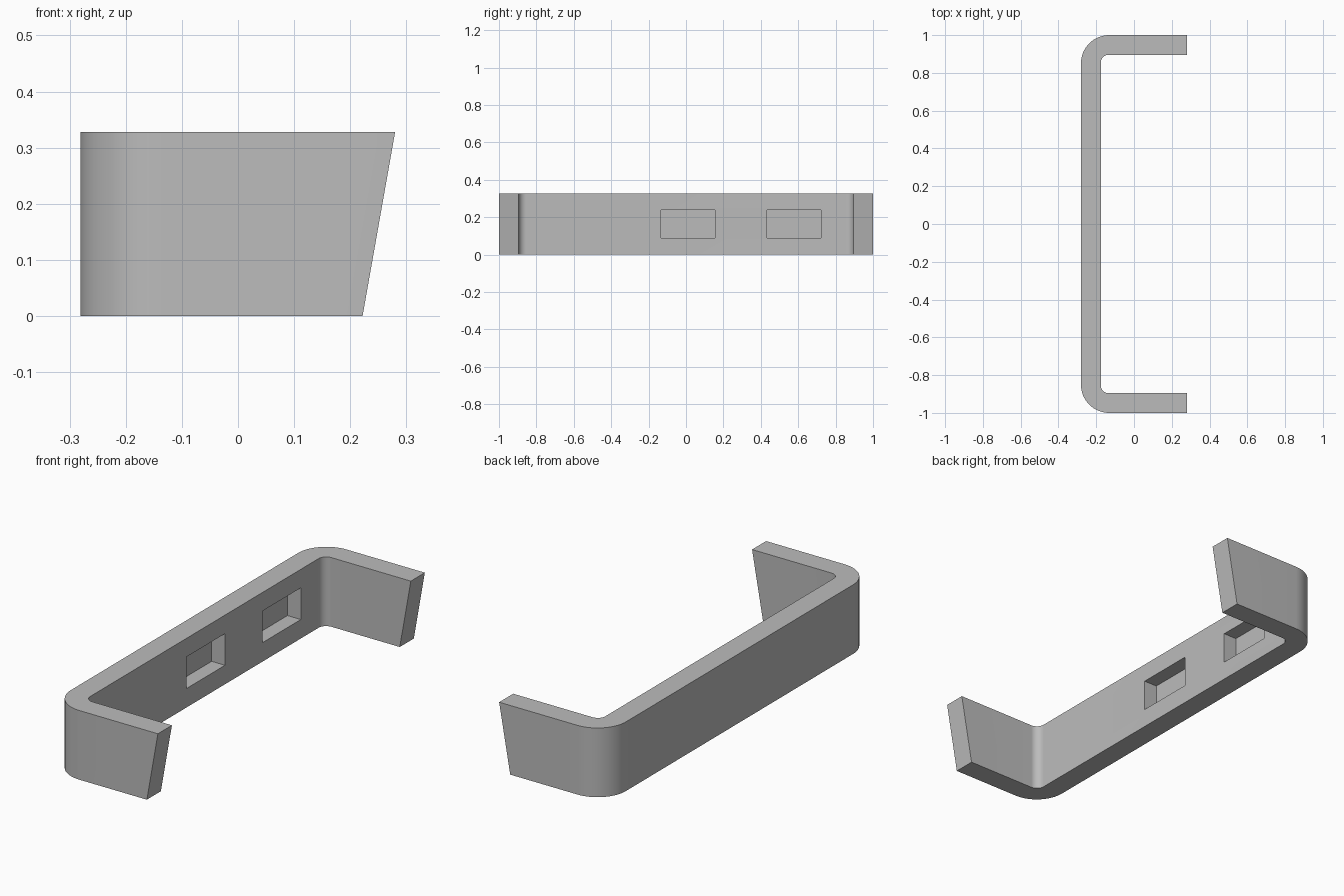
import bpy
import bmesh
from math import cos, sin, pi, radians

default_cube = bpy.data.objects.get("Cube")
if default_cube:
    bpy.data.objects.remove(default_cube, do_unlink=True)

# Overall sizes
BACK, TIP_TOP, TIP_BOTTOM = -0.281, 0.28, 0.222
HALF, HEIGHT, WALL = 1.0, 0.328, 0.105
OUTER_R, INNER_R, STEPS = 0.15, 0.04, 16
POCKET_DEPTH = 0.07

grey = bpy.data.materials.new("plain grey")
grey.use_nodes = True
grey.diffuse_color = (0.5, 0.5, 0.5, 1)
grey.node_tree.nodes["Principled BSDF"].inputs["Base Color"].default_value = grey.diffuse_color


def make_object(name, bm):
    bmesh.ops.recalc_face_normals(bm, faces=bm.faces)
    mesh = bpy.data.meshes.new(name)
    bm.to_mesh(mesh)
    bm.free()
    mesh.materials.append(grey)
    obj = bpy.data.objects.new(name, mesh)
    bpy.context.collection.objects.link(obj)
    return obj


def half_path(x, y, radius):
    """Arm tip, then round the corner onto the spine, on the +y side."""
    path = [(TIP_TOP, y)]
    for i in range(STEPS + 1):
        a = pi / 2 * (1 + i / STEPS)
        path.append((x + radius + radius * cos(a), y - radius + radius * sin(a)))
    return path


def full_path(x, y, radius):
    half = half_path(x, y, radius)
    return half + [(px, -py) for px, py in reversed(half)]


# Bracket body: C-shaped outline extruded upward
outline = full_path(BACK, HALF, OUTER_R)
outline += reversed(full_path(BACK + WALL, HALF - WALL, INNER_R))
bm = bmesh.new()
base = bm.faces.new([bm.verts.new((x, y, 0)) for x, y in outline])
extruded = bmesh.ops.extrude_face_region(bm, geom=[base])["geom"]
for v in extruded:
    if isinstance(v, bmesh.types.BMVert):
        v.co.z = HEIGHT

# Arm tips lean outward toward the top
for v in bm.verts:
    if v.co.x > TIP_BOTTOM and v.co.z == 0:
        v.co.x = TIP_BOTTOM
bracket = make_object("bracket_body", bm)

# Two rectangular pockets sunk into the inner face of the spine
bpy.context.view_layer.objects.active = bracket
bracket.select_set(True)
for centre_y in (0.01, 0.578):
    bm = bmesh.new()
    bmesh.ops.create_cube(bm, size=1)
    bmesh.ops.scale(bm, vec=(2 * POCKET_DEPTH, 0.288, 0.15), verts=bm.verts)
    bmesh.ops.translate(bm, vec=(BACK + WALL, centre_y, 0.165), verts=bm.verts)
    cutter = make_object("pocket_cutter", bm)
    cutter.hide_render = True
    cut = bracket.modifiers.new("pocket", "BOOLEAN")
    cut.operation = "DIFFERENCE"
    cut.solver = "EXACT"
    cut.object = cutter
    bpy.ops.object.modifier_apply(modifier=cut.name)
    bpy.data.objects.remove(cutter, do_unlink=True)

# Smooth corners, crisp edges
bpy.ops.object.shade_smooth_by_angle(angle=radians(30))
